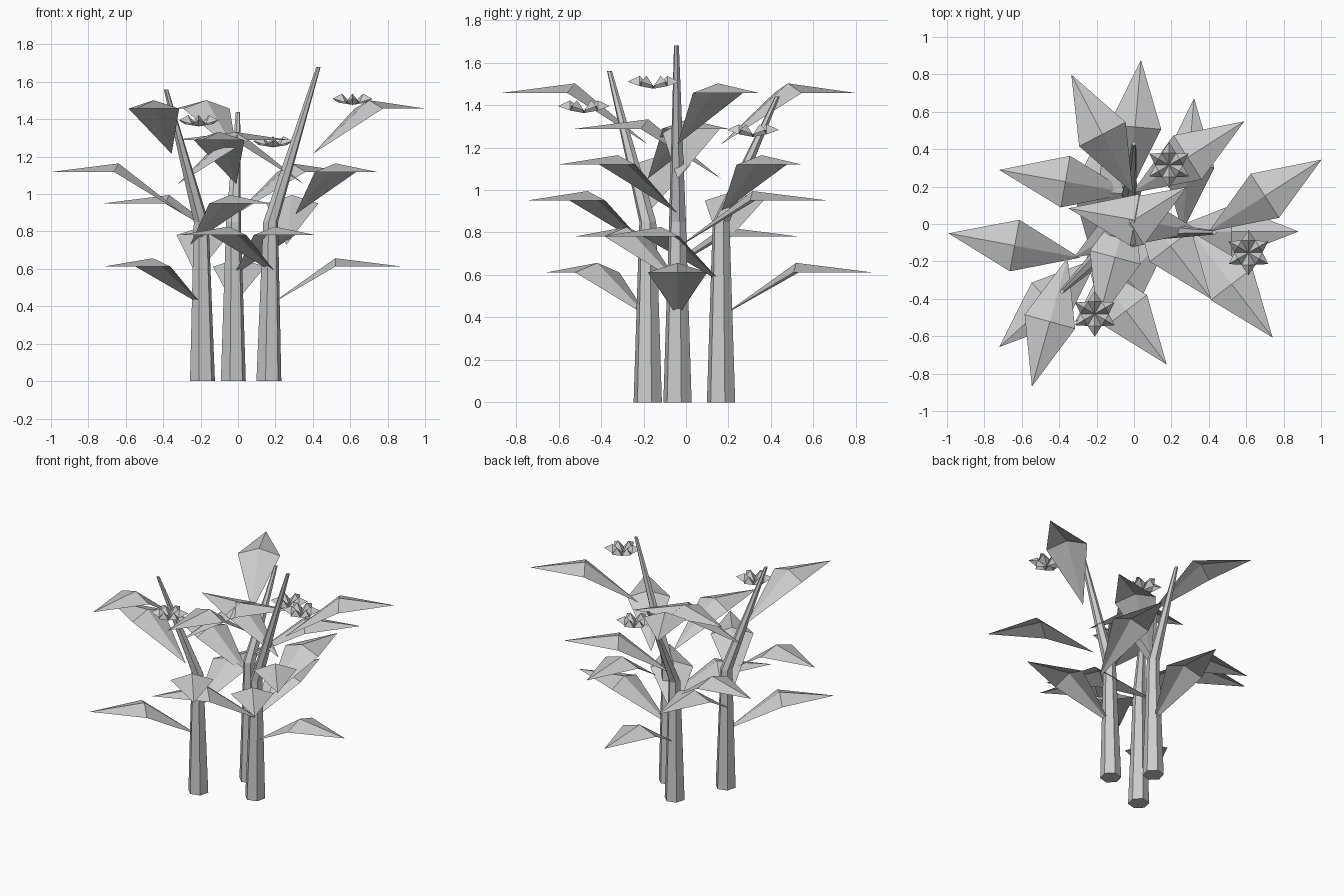
import bpy, math
from mathutils import Vector

if "Cube" in bpy.data.objects:
    bpy.data.objects.remove(bpy.data.objects["Cube"])


def mesh_object(name, verts, faces):
    me = bpy.data.meshes.new(name)
    me.from_pydata(verts, [], faces)
    me.update()
    ob = bpy.data.objects.new(name, me)
    bpy.context.collection.objects.link(ob)
    return ob


def stem(name, rings, sides=6, turn=math.radians(15)):
    # tapered, bent hexagonal tube through (x, y, z, radius) rings
    verts, faces = [], []
    for x, y, z, r in rings:
        for i in range(sides):
            a = turn + math.tau * i / sides
            verts.append((x + r * math.cos(a), y + r * math.sin(a), z))
    for k in range(len(rings) - 1):
        for i in range(sides):
            j = (i + 1) % sides
            faces.append((k * sides + i, k * sides + j,
                          (k + 1) * sides + j, (k + 1) * sides + i))
    faces.append(tuple(reversed(range(sides))))
    top = (len(rings) - 1) * sides
    faces.append(tuple(range(top, top + sides)))
    return mesh_object(name, verts, faces)


def blade(origin, angle, mid, length, half, ridge_z, side_z, tip_z):
    # folded four-triangle leaf: base, ridge, two sides, tip
    d = Vector((math.cos(angle), math.sin(angle), 0))
    n = Vector((-d.y, d.x, 0))
    o = Vector(origin)
    up = Vector((0, 0, 1))
    verts = [o, o + d * mid + up * ridge_z,
             o + d * mid + n * half + up * side_z,
             o + d * mid - n * half + up * side_z,
             o + d * length + up * tip_z]
    return verts, [(0, 1, 2), (0, 3, 1), (1, 4, 2), (1, 3, 4)]


# base xy, top xyz, leaf drift in x per level, first leaf angle, flower centre
plants = [
    ((0.165, -0.04), (0.43, -0.045, 1.68), 0.047, 0, (0.612, -0.153, 1.477)),
    ((-0.19, -0.18), (-0.385, -0.36, 1.56), -0.033, 222, (-0.21, -0.48, 1.362)),
    ((-0.025, 0.165), (0.0, 0.43, 1.44), 0.004, 85, (0.187, 0.315, 1.25)),
]

for p, (base, top, drift, start, flower) in enumerate(plants, 1):
    bx, by = base
    stem(f"stem_{p}", [(bx, by, 0, 0.069), (bx + drift * 0.2, by, 0.85, 0.041),
                       (*top, 0.012)])

    # six leaves spiralling up by the golden angle
    for k in range(6):
        o = (bx + drift * k, by, 0.405 + 0.162 * k)
        lift = 0.007 * k
        v, f = blade(o, math.radians(start - 137.5 * k), 0.355, 0.715, 0.14,
                     0.252 + lift, 0.207 + lift, 0.207 + lift)
        mesh_object(f"leaf_{p}_{k + 1}", v, f)

    # six-petal flower
    verts, faces = [], []
    for i in range(6):
        v, f = blade(flower, math.radians(90 + 60 * i), 0.065, 0.122, 0.0375,
                     0.06, 0.012, 0.033)
        faces += [tuple(j + len(verts) for j in t) for t in f]
        verts += v
    mesh_object(f"flower_{p}", verts, faces)
